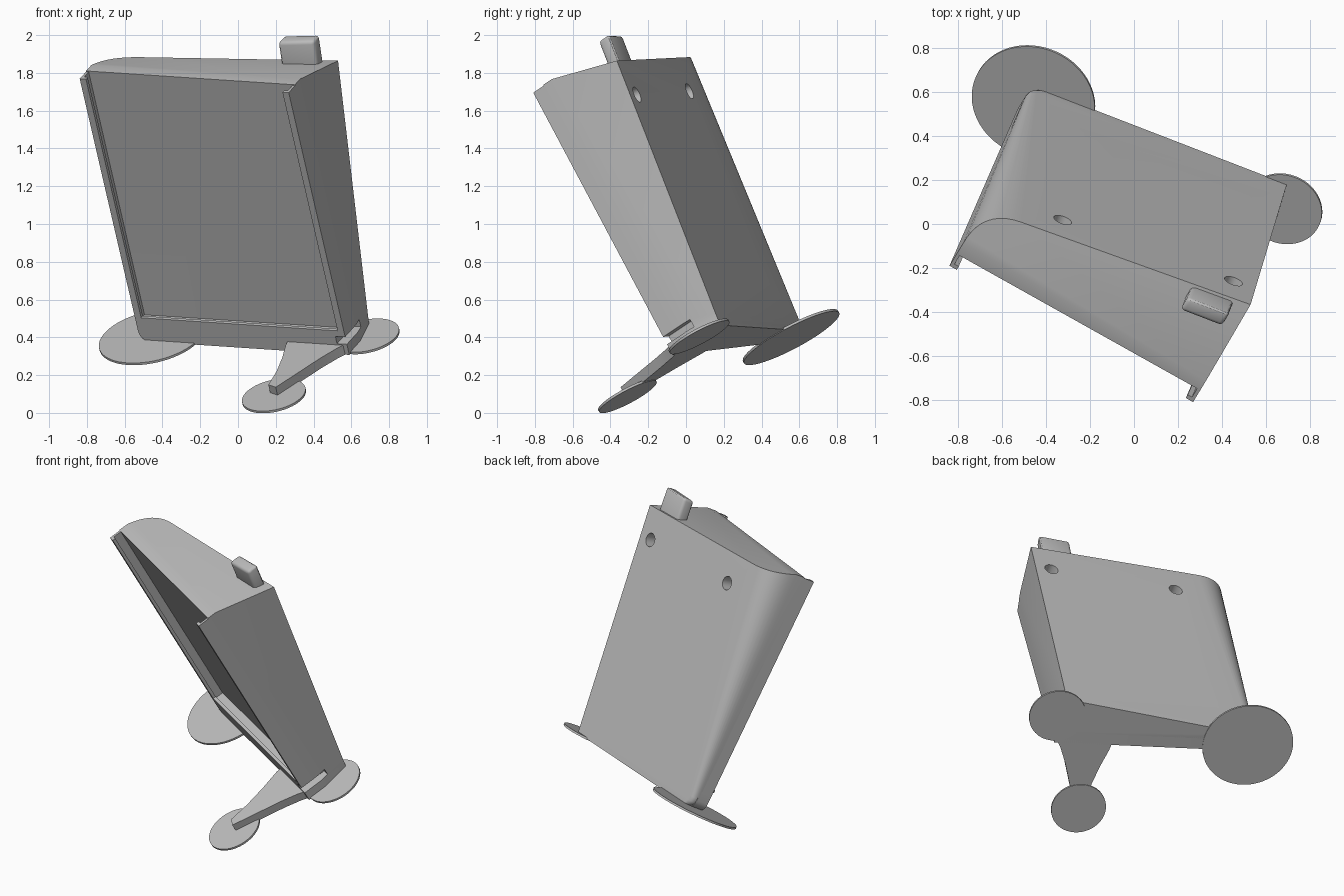
import bpy, bmesh, math
from mathutils import Vector, Matrix

if "Cube" in bpy.data.objects:
    bpy.data.objects.remove(bpy.data.objects["Cube"], do_unlink=True)

# Tilted frame of the whole stand: u = width, v = depth, w = height
W = Vector((-0.2, -0.46, 0.865)).normalized()
U = Vector((0.871, -0.488, -0.057))
U = (U - W * U.dot(W)).normalized()
V = W.cross(U)
FRAME = Matrix((U, V, W)).transposed().to_4x4()

grey = bpy.data.materials.new("plain_grey")
grey.use_nodes = True
colour = (0.5, 0.5, 0.5, 1)
grey.diffuse_color = colour
grey.node_tree.nodes["Principled BSDF"].inputs["Base Color"].default_value = colour


def finish(name, bm):
    """Turn a bmesh in the tilted frame into an object."""
    bmesh.ops.recalc_face_normals(bm, faces=bm.faces)
    mesh = bpy.data.meshes.new(name)
    bm.to_mesh(mesh)
    bm.free()
    mesh.transform(FRAME)
    mesh.materials.append(grey)
    obj = bpy.data.objects.new(name, mesh)
    bpy.context.collection.objects.link(obj)
    return obj


def prism(name, outline, lo, hi, along="w", bevel=0, place=None):
    """Extrude a 2D outline along v or w."""
    bm = bmesh.new()
    def ring(h):
        return [bm.verts.new((a, b, h) if along == "w" else (a, h, b)) for a, b in outline]
    low, high = ring(lo), ring(hi)
    bm.faces.new(low)
    bm.faces.new(high)
    n = len(outline)
    for i in range(n):
        j = (i + 1) % n
        bm.faces.new((low[i], low[j], high[j], high[i]))
    if bevel:
        bmesh.ops.recalc_face_normals(bm, faces=bm.faces)
        bmesh.ops.bevel(bm, geom=bm.edges[:], offset=bevel, segments=3,
                        profile=0.5, affect="EDGES")
    if place:
        bm.transform(place)
    return finish(name, bm)


def rect(a0, a1, b0, b1):
    return [(a0, b0), (a1, b0), (a1, b1), (a0, b1)]


def cut(target, cutter):
    mod = target.modifiers.new("cut", "BOOLEAN")
    mod.operation = "DIFFERENCE"
    mod.solver = "EXACT"
    mod.object = cutter
    bpy.context.view_layer.objects.active = target
    bpy.ops.object.modifier_apply(modifier=mod.name)


# Main case: lofted sections with a back-left rounding that widens upward
LEFT, RIGHT, FRONT, BACK = -0.74, 0.53, 0.44, 0.50
BASE, TOP = 0.18, 1.79


def back_v(u, w):
    return 0.68 + 0.165 * (u - 0.49) + 0.135 * (w - 0.2)


def section(w, left):
    t = (w - BASE) / (1.74 - BASE)
    r = 0.03 + 0.15 * t
    corner = Vector((left, back_v(left, w)))
    start = corner - Vector((0, r))
    end = Vector((left + r, back_v(left + r, w)))
    pts = [Vector((left, min(FRONT, start.y - 0.01)))]
    steps = 10
    for i in range(steps + 1):
        s = i / steps
        pts.append(start * (1 - s) ** 2 + corner * 2 * s * (1 - s) + end * s * s)
    ub = 0.49 + 0.042 * t
    pts += [Vector((ub, back_v(ub, w))), Vector((RIGHT, BACK)), Vector((RIGHT, FRONT))]
    return pts


bm = bmesh.new()
rings = []
for w, left in ((0.18, -0.68), (0.195, -0.715), (0.22, -0.735), (0.25, LEFT), (1.74, LEFT)):
    ring = []
    for p in section(w, left):
        h = w if w < 1 else TOP - 0.29 * max(0, p.y - BACK)
        ring.append(bm.verts.new((p.x, p.y, h)))
    rings.append(ring)
n = len(rings[0])
for low, high in zip(rings, rings[1:]):
    for i in range(n):
        j = (i + 1) % n
        bm.faces.new((low[i], low[j], high[j], high[i]))
bm.faces.new(rings[0])
crown = rings[-1]
bm.faces.new((crown[0], crown[1], crown[-2], crown[-1]))
bm.faces.new(crown[1:-1])
bmesh.ops.recalc_face_normals(bm, faces=bm.faces)
case = finish("case_body", bm)

# Bottom sill with a rounded left corner, and its retaining lip
r = 0.06
corner = [(LEFT + r - r * math.sin(a), BASE + r - r * math.cos(a))
          for a in (math.pi / 2 * i / 6 for i in range(7))]
sill = prism("bottom_sill", [(RIGHT, 0.30), (RIGHT, BASE)] + corner + [(LEFT, 0.30)],
             0.365, 0.45, "v")
prism("sill_lip", rect(LEFT, RIGHT, 0.29, 0.325), 0.365, 0.385, "v")

# Side rails: L-shaped channels open at the top
for name, edge, s in (("right_rail", LEFT, 1), ("left_rail", RIGHT, -1)):
    outline = [(0, 0.365), (0.038, 0.365), (0.038, 0.385), (0.016, 0.385),
               (0.016, 0.45), (0, 0.45)]
    prism(name, [(edge + s * a, b) for a, b in outline], 0.295, 1.785)

# Screw holes in the back
lean = Vector((-0.165, 1, -0.135)).normalized()
for u, w in ((-0.424, 0.50), (-0.389, 1.53), (0.388, 0.465), (0.424, 1.488)):
    bm = bmesh.new()
    bmesh.ops.create_cone(bm, cap_ends=True, segments=32, radius1=0.043, radius2=0.043, depth=0.2)
    bm.transform(Matrix.Translation((u, back_v(u, w), w))
                 @ lean.to_track_quat("Z", "Y").to_matrix().to_4x4())
    drill = finish("hole_cutter", bm)
    cut(case, drill)
    bpy.data.objects.remove(drill, do_unlink=True)

# Small cable slot at the lower left side
slot = prism("slot_cutter", rect(0.47, 0.6, 0.35, 0.55), 0.245, 0.29)
cut(case, slot)
cut(sill, slot)
bpy.data.objects.remove(slot, do_unlink=True)

# Rounded tab on the top edge, in line with the back
tilt = Matrix(((1, 0, 0), (0.165, 1, 0.135), (0, 0, 1))).to_4x4()
prism("top_tab", rect(-0.1, 0.1, -0.04, 0.035), -0.1, 0.115, bevel=0.018,
      place=Matrix.Translation((0.36, 0.822, 1.72)) @ tilt)

# Curved front leg
leg = [(0.16, 0.40), (0.175, 0.33), (0.22, 0.2), (0.258, 0.06), (0.28, -0.08),
       (0.335, -0.10), (0.388, 0.06), (0.44, 0.22), (0.485, 0.33), (0.525, 0.40)]
prism("front_leg", leg, BASE, 0.237)

# Flat round foot pads
for name, u, v, rad in (("rear_right_pad", -0.692, 0.408, 0.285),
                        ("rear_left_pad", 0.535, 0.558, 0.178),
                        ("front_pad", 0.312, -0.10, 0.172)):
    circle = [(u + rad * math.cos(a), v + rad * math.sin(a))
              for a in (math.tau * i / 64 for i in range(64))]
    prism(name, circle, 0.176, 0.189)

# Smooth shading with sharp edges kept
for obj in bpy.context.collection.objects:
    if obj.type == "MESH":
        bpy.ops.object.select_all(action="DESELECT")
        obj.select_set(True)
        bpy.context.view_layer.objects.active = obj
        bpy.ops.object.shade_smooth_by_angle(angle=math.radians(30))
